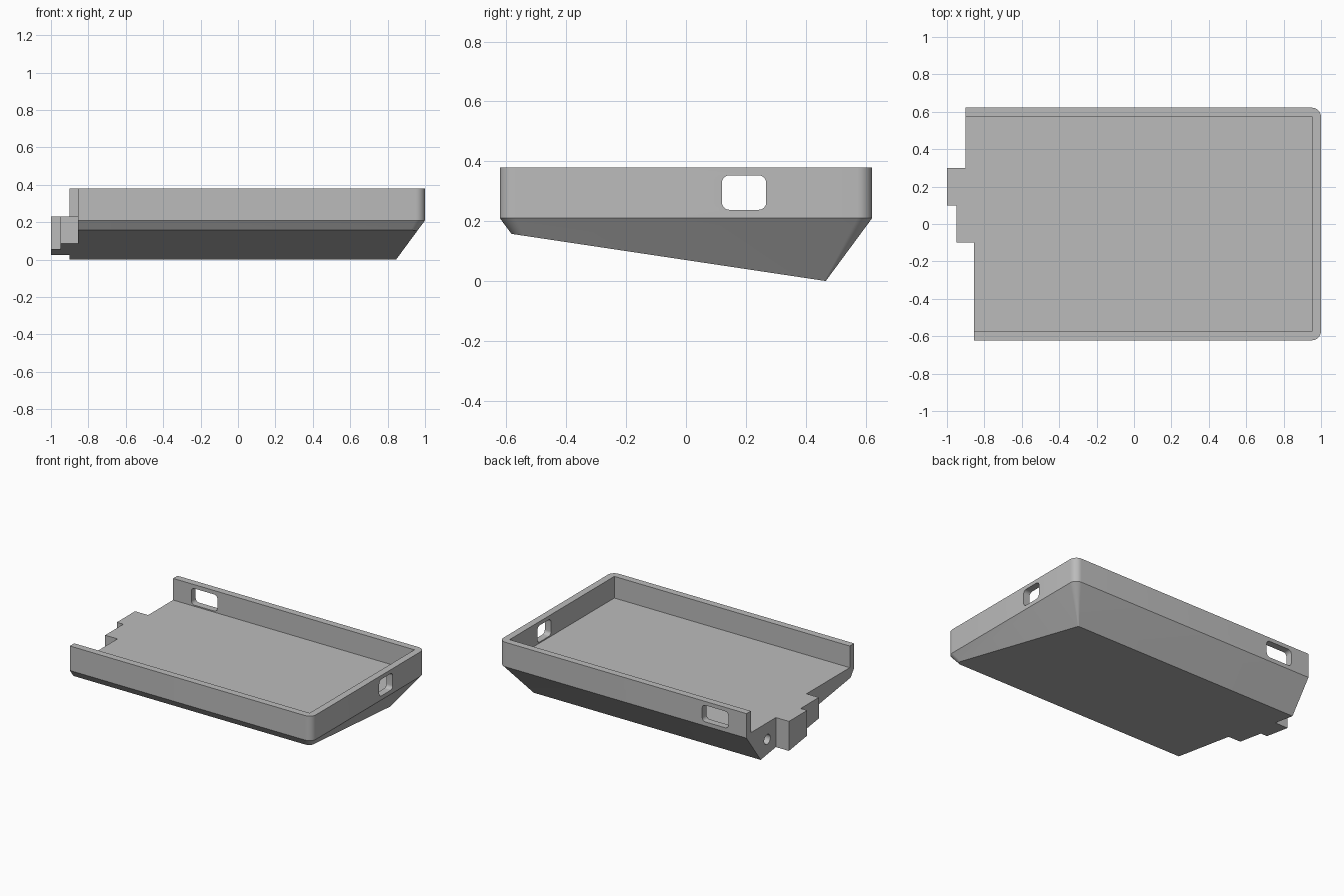
import bpy
import bmesh
import math

cube = bpy.data.objects.get("Cube")
if cube:
    bpy.data.objects.remove(cube, do_unlink=True)

grey = bpy.data.materials.new("plain grey")
grey.use_nodes = True
COLOUR = (0.5, 0.5, 0.5, 1)
grey.diffuse_color = COLOUR
grey.node_tree.nodes["Principled BSDF"].inputs["Base Color"].default_value = COLOUR

# Main levels and extents
TOP, FLOOR, RIM = 0.38, 0.23, 0.21
HALF_Y, WALL = 0.622, 0.048
BACK_FOOT = 0.467
TAPER = (HALF_Y - BACK_FOOT) / RIM
SLOPE = 0.15


def make_object(name, bm):
    mesh = bpy.data.meshes.new(name)
    bmesh.ops.recalc_face_normals(bm, faces=bm.faces)
    bm.to_mesh(mesh)
    bm.free()
    mesh.materials.append(grey)
    obj = bpy.data.objects.new(name, mesh)
    bpy.context.collection.objects.link(obj)
    return obj


def rounded_rect(u0, u1, v0, v1, r, steps=8):
    corners = [(u1 - r, v1 - r), (u0 + r, v1 - r), (u0 + r, v0 + r), (u1 - r, v0 + r)]
    points = []
    for i, (cu, cv) in enumerate(corners):
        for k in range(steps + 1):
            a = math.pi / 2 * (i + k / steps)
            points.append((cu + r * math.cos(a), cv + r * math.sin(a)))
    return points


def prism(name, points, axis, low, high):
    """Extrude a 2D outline along the given axis."""
    place = {"x": lambda u, v, w: (w, u, v),
             "y": lambda u, v, w: (u, w, v),
             "z": lambda u, v, w: (u, v, w)}[axis]
    bm = bmesh.new()
    rings = [[bm.verts.new(place(u, v, w)) for u, v in points] for w in (low, high)]
    for ring in rings:
        bm.faces.new(ring)
    for i in range(len(points)):
        j = (i + 1) % len(points)
        bm.faces.new((rings[0][i], rings[0][j], rings[1][j], rings[1][i]))
    return make_object(name, bm)


# Tray body: rounded rim, tapered underside
bm = bmesh.new()
outline = rounded_rect(-1.3, 1, -HALF_Y, HALF_Y, 0.05)
for z in (TOP, RIM):
    for x, y in outline:
        bm.verts.new((x, y, z))
inset = TAPER * (RIM + 0.02)
for x in (-1.3 + inset, 1 - inset):
    for y in (-HALF_Y + inset, HALF_Y - inset):
        bm.verts.new((x, y, -0.02))
bmesh.ops.convex_hull(bm, input=bm.verts[:])
bmesh.ops.dissolve_limit(bm, angle_limit=0.005, verts=bm.verts[:], edges=bm.edges[:])

# Sloping bottom, rising towards the front
cut = bmesh.ops.bisect_plane(bm, geom=bm.verts[:] + bm.edges[:] + bm.faces[:],
                             plane_co=(0, BACK_FOOT, 0), plane_no=(0, -SLOPE, -1),
                             clear_outer=True)
bmesh.ops.holes_fill(bm, edges=[e for e in bm.edges if e.is_boundary])
body = make_object("tray_body", bm)

# Cutters: stepped open end, cavity, port windows and pin hole
end_steps = [(-1.5, -0.8), (-0.855, -0.8), (-0.855, -0.1), (-0.95, -0.1), (-0.95, 0.1),
             (-1, 0.1), (-1, 0.3), (-0.9, 0.3), (-0.9, 0.8), (-1.5, 0.8)]
inner = HALF_Y - WALL
cavity = [(-1.6, -inner), (1 - WALL, -inner), (1 - WALL, inner), (-1.6, inner)]
pin = [(0.395 + 0.034 * math.cos(a), 0.115 + 0.034 * math.sin(a))
       for a in (math.tau * k / 24 for k in range(24))]
cutters = [
    prism("end_cutter", end_steps, "z", -0.3, 0.6),
    prism("cavity_cutter", cavity, "z", FLOOR, 0.6),
    prism("side_window_cutter", rounded_rect(0.12, 0.268, 0.238, 0.353, 0.025), "x", 0.9, 1.1),
    prism("back_window_cutter", rounded_rect(-0.76, -0.56, 0.238, 0.353, 0.025), "y", 0.5, 0.7),
    prism("pin_hole_cutter", pin, "x", -1.1, -0.7),
]

bpy.ops.object.select_all(action="DESELECT")
bpy.context.view_layer.objects.active = body
body.select_set(True)
for cutter in cutters:
    cutter.hide_render = True
    mod = body.modifiers.new(cutter.name, "BOOLEAN")
    mod.operation = "DIFFERENCE"
    mod.solver = "EXACT"
    mod.object = cutter
    bpy.ops.object.modifier_apply(modifier=mod.name)
    bpy.data.objects.remove(cutter, do_unlink=True)

bpy.ops.object.shade_smooth_by_angle(angle=math.radians(25))
